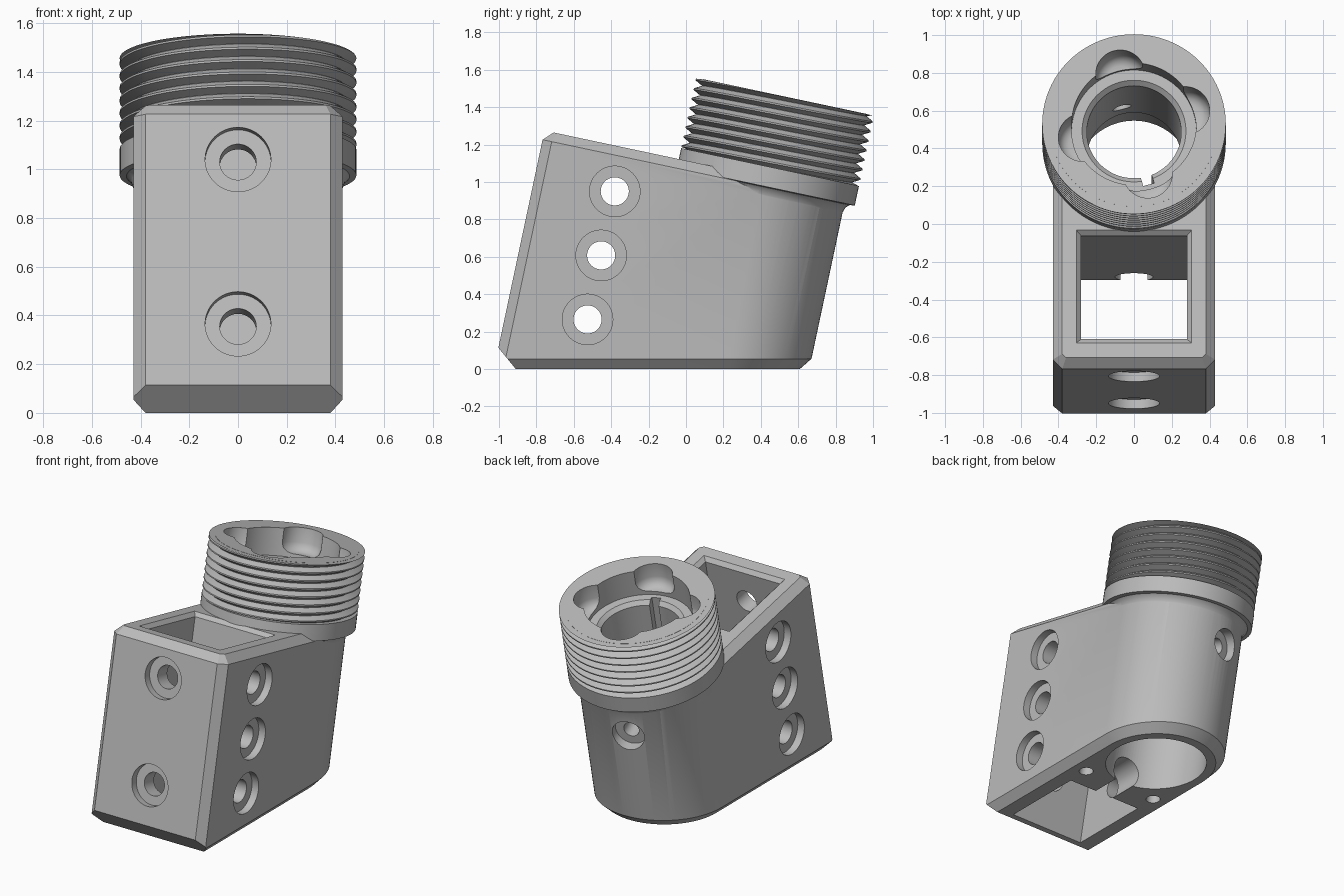
import bpy, bmesh, math
from math import sin, cos, pi, radians
from mathutils import Matrix, Vector

cube = bpy.data.objects.get("Cube")
if cube:
    bpy.data.objects.remove(cube, do_unlink=True)

LEAN = radians(12)
TILT = Matrix.Rotation(-LEAN, 4, 'X')      # frame leaning with the tube axis
AXIS = 0.215                               # tube centre along the leaning depth
TUBE = TILT @ Matrix.Translation((0, AXIS, 0))
TWIST = TUBE @ Matrix.Rotation(radians(15), 4, 'Z')
ALONG_Y = Matrix.Rotation(-pi / 2, 4, 'X')
ALONG_X = Matrix.Rotation(pi / 2, 4, 'Y')

grey = bpy.data.materials.new("plain_grey")
grey.use_nodes = True
GREY = (0.5, 0.5, 0.5, 1)
grey.diffuse_color = GREY
grey.node_tree.nodes["Principled BSDF"].inputs["Base Color"].default_value = GREY


def make_object(name, bm):
    mesh = bpy.data.meshes.new(name)
    bm.to_mesh(mesh)
    bm.free()
    mesh.materials.append(grey)
    obj = bpy.data.objects.new(name, mesh)
    bpy.context.collection.objects.link(obj)
    return obj


def loft_mesh(rings, matrix):
    """Skin a stack of equal rings and cap both ends."""
    bm = bmesh.new()
    loops = [[bm.verts.new(matrix @ Vector(p)) for p in ring] for ring in rings]
    for low, high in zip(loops, loops[1:]):
        for i in range(len(low)):
            j = (i + 1) % len(low)
            bm.faces.new((low[i], low[j], high[j], high[i]))
    bm.faces.new(loops[0])
    bm.faces.new(loops[-1])
    bmesh.ops.recalc_face_normals(bm, faces=bm.faces)
    return bm


def loft(name, rings, matrix):
    return make_object(name, loft_mesh(rings, matrix))


def lathe(name, profile, matrix, n=64):
    """Turn (radius, height) points about the local z axis."""
    rings = [[(r * cos(2 * pi * i / n), r * sin(2 * pi * i / n), z) for i in range(n)]
             for r, z in profile]
    return loft(name, rings, matrix)


def rect(x, y0, y1, z):
    return [(-x, y0, z), (x, y0, z), (x, y1, z), (-x, y1, z)]


def combine(target, tool, operation='DIFFERENCE'):
    tool.hide_render = True
    mod = target.modifiers.new(tool.name, 'BOOLEAN')
    mod.operation, mod.solver, mod.object = operation, 'EXACT', tool
    bpy.context.view_layer.objects.active = target
    bpy.ops.object.modifier_apply(modifier=mod.name)
    bpy.data.objects.remove(tool, do_unlink=True)


def smooth(obj):
    bpy.ops.object.select_all(action='DESELECT')
    obj.select_set(True)
    bpy.context.view_layer.objects.active = obj
    bpy.ops.object.shade_smooth_by_angle(angle=radians(30))


# Body: box with a round back, chamfered all round, level underside
def footprint(inset, height):
    half, front = 0.43 - inset, -1.005 + inset
    cut = 0.05 - 0.586 * inset
    pts = [(-half, front + cut), (-half + cut, front), (half - cut, front), (half, front + cut)]
    pts += [(half * cos(a * pi / 40), AXIS + half * sin(a * pi / 40)) for a in range(41)]
    return [(x, y, height(y)) for x, y in pts]


def level(z):
    return lambda y: (z + y * sin(LEAN)) / cos(LEAN)


bm = loft_mesh([footprint(0.05, level(0)), footprint(0, level(0.055)),
                footprint(0, lambda y: 1.04), footprint(0.05, lambda y: 1.09)], TILT)
bmesh.ops.bisect_plane(bm, geom=bm.verts[:] + bm.edges[:] + bm.faces[:], dist=1e-5,
                       plane_co=(0, -0.91, 0), plane_no=(0, -0.11, -0.09), clear_outer=True)
bmesh.ops.holes_fill(bm, edges=[e for e in bm.edges if e.is_boundary], sides=0)
bmesh.ops.recalc_face_normals(bm, faces=bm.faces)
body = make_object("tilted_body", bm)

# Square pocket running right through the box
combine(body, loft("pocket", [rect(0.28, -0.85, -0.29, -0.5), rect(0.28, -0.85, -0.29, 1.065),
                              rect(0.33, -0.9, -0.24, 1.115)], TILT))

# Collar with a fillet below, and the neck that carries the thread
combine(body, lathe("collar", [(0.42, 0.9), (0.425, 0.975), (0.432, 1.0), (0.441, 1.023),
                               (0.458, 1.039), (0.486, 1.043), (0.486, 1.15), (0.447, 1.15),
                               (0.447, 1.535)], TUBE, 96), 'UNION')

# Stepped bore
combine(body, lathe("bore", [(0.32, -0.5), (0.32, 0.6), (0.25, 0.65), (0.25, 1.33),
                             (0.275, 1.355), (0.33, 1.355), (0.33, 1.6)], TUBE, 96))

# Four rounded pockets in the mouth, and the key slot
for k in range(4):
    spot = TWIST @ Matrix.Rotation(k * pi / 2, 4, 'Z') @ Matrix.Translation((0, 0.28, 0))
    combine(body, lathe("mouth_pocket", [(0.075, 1.38), (0.1, 1.388), (0.121, 1.41),
                                         (0.13, 1.44), (0.13, 1.6)], spot, 48))
combine(body, loft("key_slot", [rect(0.03, -0.3, -0.2, 0.5), rect(0.03, -0.3, -0.2, 1.4)], TWIST))

# Counterbored screw holes: three across the sides, two in the front
for w in (0.15, 0.5, 0.85):
    combine(body, lathe("side_hole", [(0.135, -0.6), (0.135, -0.38), (0.075, -0.38),
                                      (0.075, 0.38), (0.135, 0.38), (0.135, 0.6)],
                        TILT @ Matrix.Translation((0, -0.57, w)) @ ALONG_X))
for w in (0.16, 0.85):
    combine(body, lathe("front_hole", [(0.135, -1.2), (0.135, -0.955), (0.075, -0.955),
                                       (0.075, -0.6)],
                        TILT @ Matrix.Translation((0, 0, w)) @ ALONG_Y))

# Set screw hole in the back
combine(body, lathe("back_hole", [(0.05, 0.2), (0.05, 0.36), (0.105, 0.36), (0.105, 0.5)],
                    TWIST @ Matrix.Translation((0, 0, 0.82)) @ ALONG_Y))

# Underside: wire channel between pocket and bore, two small blind holes
combine(body, lathe("wire_channel", [(0.1, -0.5), (0.1, 0.05)],
                    Matrix.Translation((0, 0, 0.07)) @ ALONG_Y))
for side in (-1, 1):
    combine(body, lathe("under_hole", [(0.045, -0.2), (0.045, 0.25)],
                        TILT @ Matrix.Translation((side * 0.28, -0.14, 0)), 32))
smooth(body)

# Helical thread wound on the neck, trimmed flat at both ends
STEPS, PITCH, LOW, HIGH = 96, 0.052, 1.148, 1.534
bm = bmesh.new()


def thread_point(s, radius, shift):
    a = 2 * pi * s / STEPS
    z = LOW + PITCH * (s / STEPS + shift - 1)
    return bm.verts.new(TUBE @ Vector((radius * cos(a), radius * sin(a), min(max(z, LOW), HIGH))))


total = STEPS * (int((HIGH - LOW) / PITCH) + 3)
root = [thread_point(s, 0.446, 0) for s in range(total)]
tip_low = [thread_point(s, 0.486, 0.42) for s in range(total)]
tip_high = [thread_point(s, 0.486, 0.58) for s in range(total)]
for s in range(total - STEPS - 1):
    rows = [(root, s), (tip_low, s), (tip_high, s), (root, s + STEPS)]
    for (a, i), (b, j) in zip(rows, rows[1:]):
        bm.faces.new((a[i], a[i + 1], b[j + 1], b[j]))
bmesh.ops.remove_doubles(bm, verts=bm.verts, dist=1e-5)
bmesh.ops.dissolve_degenerate(bm, edges=bm.edges, dist=1e-5)
bmesh.ops.delete(bm, geom=[v for v in bm.verts if not v.link_faces], context='VERTS')
smooth(make_object("screw_thread", bm))
